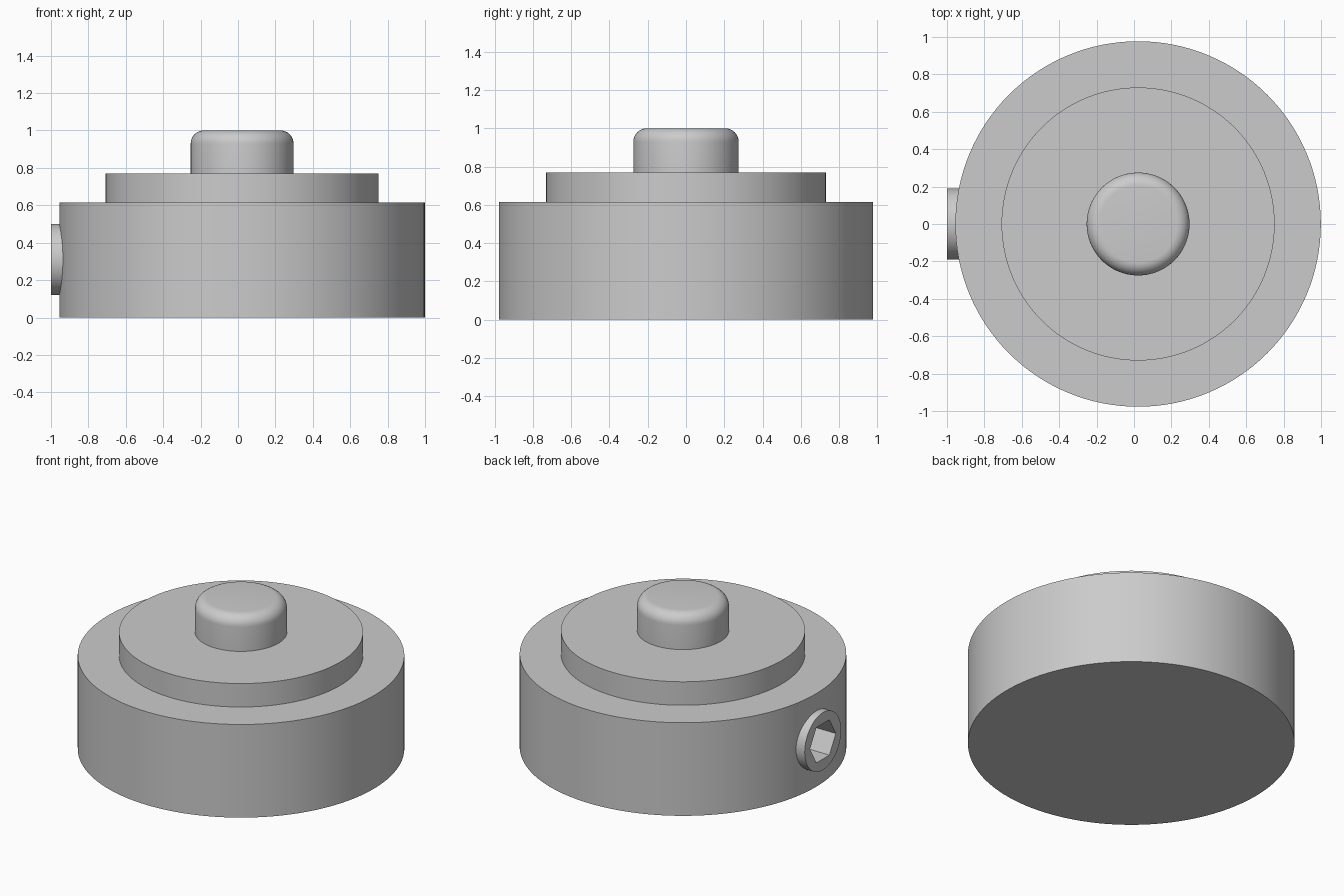
import bpy
import math
from mathutils import Matrix, Vector

if "Cube" in bpy.data.objects:
    bpy.data.objects.remove(bpy.data.objects["Cube"], do_unlink=True)

AXIS_X = 0.022
SCREW_Z = 0.31

grey = bpy.data.materials.new("plain grey")
grey.use_nodes = True
colour = (0.6, 0.6, 0.6, 1)
grey.diffuse_color = colour
grey.node_tree.nodes["Principled BSDF"].inputs["Base Color"].default_value = colour


def cylinder(name, radius, start, length, sides=128, sideways=False):
    """Upright cylinder from z = start, or one along x from x = start."""
    if sideways:
        place, turn = (start + length / 2, 0, SCREW_Z), (0, math.pi / 2, 0)
    else:
        place, turn = (AXIS_X, 0, start + length / 2), (0, 0, 0)
    bpy.ops.mesh.primitive_cylinder_add(vertices=sides, radius=radius, depth=length,
                                        location=place, rotation=turn)
    obj = bpy.context.object
    obj.name = name
    obj.data.materials.append(grey)
    return obj


def cut(obj, cutter):
    mod = obj.modifiers.new("cut", "BOOLEAN")
    mod.operation = "DIFFERENCE"
    mod.solver = "EXACT"
    mod.object = cutter
    bpy.context.view_layer.objects.active = obj
    bpy.ops.object.modifier_apply(modifier=mod.name)
    bpy.data.objects.remove(cutter, do_unlink=True)


def smooth(obj):
    bpy.ops.object.select_all(action="DESELECT")
    obj.select_set(True)
    bpy.context.view_layer.objects.active = obj
    bpy.ops.object.shade_smooth_by_angle(angle=math.radians(30))


# Stacked round body
base = cylinder("base", 0.977, 0, 0.615)
plate = cylinder("top_plate", 0.73, 0.615, 0.155)

# Push button with a rounded rim
button = cylinder("button", 0.275, 0.77, 0.23)
rim = button.modifiers.new("rounded rim", "BEVEL")
rim.width = 0.07
rim.segments = 8
rim.limit_method = "WEIGHT"
weights = button.data.attributes.new("bevel_weight_edge", "FLOAT", "EDGE")
for edge in button.data.edges:
    if all(button.data.vertices[v].co.z > 0 for v in edge.vertices):
        weights.data[edge.index].value = 1
bpy.ops.object.modifier_apply(modifier=rim.name)

# Set screw in the side of the base, with a hexagonal socket
cut(base, cylinder("screw_hole", 0.19, -1.1, 0.6, 64, True))
screw = cylinder("set_screw", 0.19, -1.0, 0.5, 64, True)
cut(screw, cylinder("hex_cutter", 0.135, -1.1, 0.4, 6, True))

for part in (base, plate, button, screw):
    smooth(part)
